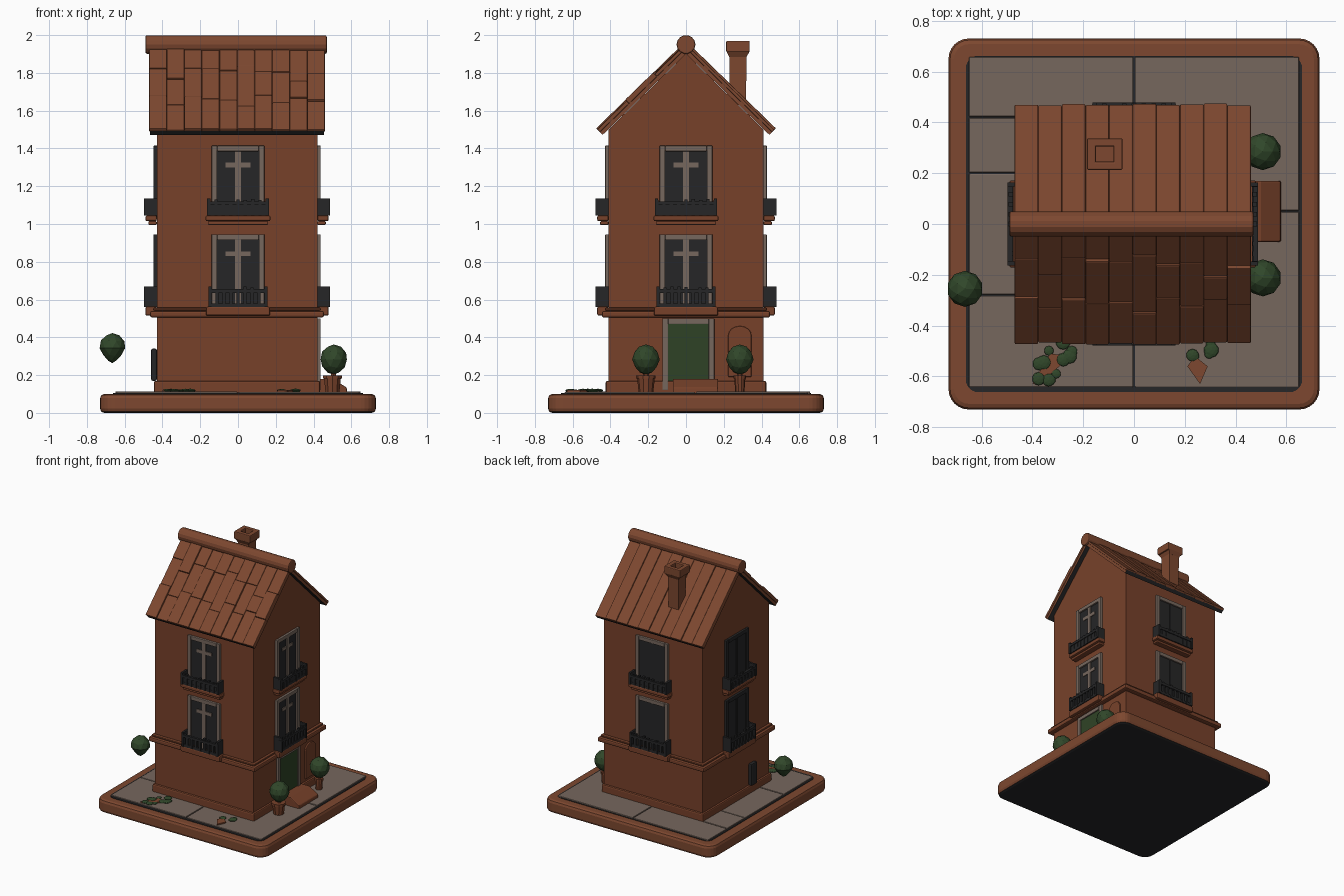
import bpy, bmesh, math, random
from mathutils import Matrix, Vector

random.seed(4)
cube = bpy.data.objects.get("Cube")
if cube:
    bpy.data.objects.remove(cube)


def material(name, rgb):
    m = bpy.data.materials.new(name)
    m.use_nodes = True
    m.diffuse_color = (*rgb, 1)
    bsdf = m.node_tree.nodes["Principled BSDF"]
    bsdf.inputs["Base Color"].default_value = (*rgb, 1)
    bsdf.inputs["Roughness"].default_value = 0.9
    return m


WALL = material("wall_clay", (0.185, 0.053, 0.023))
TILE = material("roof_clay", (0.205, 0.064, 0.029))
STONE = material("grey_stone", (0.18, 0.135, 0.11))
DARK = material("dark_iron", (0.019, 0.019, 0.020))
DOOR = material("door_green", (0.028, 0.055, 0.019))
LEAF = material("leaf_green", (0.030, 0.063, 0.023))


def finish(name, bm, mat, m=None, bevel=0, under=None):
    """Turn a bmesh into an object; 'under' colours the downward faces."""
    bmesh.ops.recalc_face_normals(bm, faces=bm.faces)
    if m:
        bm.transform(m)
    bm.normal_update()
    if under:
        for f in bm.faces:
            f.material_index = int(f.normal.z < -0.5)
    me = bpy.data.meshes.new(name)
    bm.to_mesh(me)
    bm.free()
    me.materials.append(mat)
    if under:
        me.materials.append(under)
    ob = bpy.data.objects.new(name, me)
    bpy.context.scene.collection.objects.link(ob)
    if bevel:
        b = ob.modifiers.new("soft_edges", "BEVEL")
        b.width, b.segments, b.limit_method = bevel, 2, "ANGLE"
        b.angle_limit = math.radians(40)
    return ob


def prism(name, pts, lo, hi, mat, plane="xy", **kw):
    """Extrude a flat outline from lo to hi along the remaining axis."""
    put = {"xy": lambda p, q, t: (p, q, t), "xz": lambda p, q, t: (p, t, q),
           "yz": lambda p, q, t: (t, p, q)}[plane]
    bm = bmesh.new()
    a, b = ([bm.verts.new(put(p, q, t)) for p, q in pts] for t in (lo, hi))
    bm.faces.new(a)
    bm.faces.new(b)
    for i in range(len(pts)):
        j = (i + 1) % len(pts)
        bm.faces.new((a[i], a[j], b[j], b[i]))
    return finish(name, bm, mat, **kw)


def box(name, x0, x1, y0, y1, z0, z1, mat, **kw):
    return prism(name, [(x0, y0), (x1, y0), (x1, y1), (x0, y1)], z0, z1, mat, **kw)


def rounded(h, r, n=6):
    """Square outline of half width h with rounded corners."""
    pts = []
    for k in range(4):
        c = Matrix.Rotation(k * math.pi / 2, 2) @ Vector((h - r, h - r))
        for i in range(n + 1):
            a = (k + i / n) * math.pi / 2
            pts.append((c.x + r * math.cos(a), c.y + r * math.sin(a)))
    return pts


def cone(name, loc, r0, r1, depth, mat, n=12, rot=None, twist=0, **kw):
    bm = bmesh.new()
    bmesh.ops.create_cone(bm, cap_ends=True, segments=n, radius1=r0, radius2=r1, depth=depth)
    m = Matrix.Translation(loc) @ (rot or Matrix()) @ Matrix.Rotation(twist, 4, "Z")
    return finish(name, bm, mat, m=m, **kw)


def bush(name, loc, r, squash=1.1, pinch=0.15):
    bm = bmesh.new()
    bmesh.ops.create_icosphere(bm, subdivisions=2, radius=r)
    for v in bm.verts:
        if v.co.z < 0:
            k = 1 + pinch * v.co.z / r
            v.co.x *= k
            v.co.y *= k
    return finish(name, bm, LEAF, m=Matrix.Translation(loc) @ Matrix.Diagonal((1, 1, squash, 1)))


# Base plate and paving
prism("base_plate", rounded(0.73, 0.08), 0, 0.1, TILE, under=DARK, bevel=0.022)
prism("paving_gap", rounded(0.662, 0.05), 0.09, 0.104, DARK)
for x0, x1 in ((-0.652, 0), (0, 0.652)):
    rows = (-0.645, -0.28, 0.2, 0.42, 0.66) if x0 < 0 else (-0.645, 0.05, 0.66)
    for y0, y1 in zip(rows, rows[1:]):
        box("paving_slab", x0 + 0.003, x1 - 0.003, y0 + 0.003, y1 - 0.003, 0.1,
            0.111 + random.random() * 0.005, STONE, bevel=0.004)

# House body, plinth and string course
prism("house_walls", [(-0.41, 0.1), (0.41, 0.1), (0.41, 1.5), (0, 1.9), (-0.41, 1.5)],
      -0.43, 0.42, WALL, plane="yz")
for name, out, z0, z1 in (("plinth", 0.015, 0.1, 0.17), ("string_course", 0.035, 0.505, 0.54),
                          ("string_course_cap", 0.02, 0.54, 0.558)):
    box(name, -0.43 - out, 0.42 + out, -0.41 - out, 0.41 + out, z0, z1, WALL, bevel=0.01)

# Roof: dark-bottomed decks, uneven planks and a round ridge
EAVE, TOP = Vector((0.47, 1.5)), Vector((0, 1.957))
NORMAL = Vector((TOP.y - EAVE.y, EAVE.x)).normalized()


def roof_piece(name, s, t0, t1, n0, n1, x0, x1, mat, **kw):
    a, b = EAVE.lerp(TOP, t0), EAVE.lerp(TOP, t1)
    pts = [a + NORMAL * n0, b + NORMAL * n0, b + NORMAL * n1, a + NORMAL * n1]
    prism(name, [(s * p.x, p.y) for p in pts], x0, x1, mat, plane="yz", **kw)


PLANKS = 10
WIDTH = 0.93 / PLANKS
for s in (-1, 1):
    roof_piece("roof_deck", s, 0, 1, -0.04, -0.012, -0.465, 0.455, TILE, under=DARK)
    for i in range(PLANKS):
        x = -0.47 + i * WIDTH
        cuts = [0, random.uniform(0.25, 0.4), random.uniform(0.55, 0.75), 1] if s < 0 else [0, 1]
        for t0, t1 in zip(cuts, cuts[1:]):
            roof_piece("roof_plank", s, t0, t1, -0.02, random.uniform(-0.004, 0.01),
                       x, x + WIDTH, TILE, bevel=0.005)
ridge = cone("roof_ridge", (-0.01, 0, 1.95), 0.05, 0.05, 0.96, TILE, n=14,
             rot=Matrix.Rotation(math.pi / 2, 4, "Y"), bevel=0.008)

# Chimney with flared cap and hollow top
CH = (-0.115, 0.275)
R2 = math.sqrt(2)
Q = math.pi / 4
cone("chimney_shaft", (*CH, 1.76), 0.042 * R2, 0.046 * R2, 0.26, TILE, n=4, twist=Q)
cone("chimney_flare", (*CH, 1.9), 0.046 * R2, 0.062 * R2, 0.03, TILE, n=4, twist=Q)
for s in (-1, 1):
    box("chimney_rim_side", CH[0] + s * 0.052 - 0.018, CH[0] + s * 0.052 + 0.018,
        CH[1] - 0.062, CH[1] + 0.062, 1.91, 1.97, TILE, bevel=0.006)
    box("chimney_rim_end", CH[0] - 0.06, CH[0] + 0.06, CH[1] + s * 0.046 - 0.016,
        CH[1] + s * 0.046 + 0.016, 1.91, 1.97, TILE, bevel=0.006)

# Facade parts, placed as across, outward, up on any of the four walls
SIDES = {"front": (0, 0.41), "right": (1, 0.42), "back": (2, 0.41), "left": (3, 0.43)}


def facade(side, part, u0, u1, d0, d1, z0, z1, mat, bevel=0):
    turn, wall = SIDES[side]
    return box(side + "_" + part, u0, u1, -wall - d1, -wall - d0, z0, z1, mat, bevel=bevel,
               m=Matrix.Rotation(turn * math.pi / 2, 4, "Z"))


def framed(side, part, u0, u1, z0, z1, t, mat):
    for a, b, lo, hi in ((u0, u0 + t, z0, z1), (u1 - t, u1, z0, z1), (u0 + t, u1 - t, z1 - t, z1)):
        facade(side, part, a, b, -0.01, 0.018, lo, hi, mat, bevel=0.004)


def window(side, z0, z1):
    mat = DARK if side == "left" else STONE
    framed(side, "window_frame", -0.14, 0.14, z0, z1, 0.03, mat)
    facade(side, "window_glass", -0.112, 0.112, -0.01, 0.006, z0, z1 - 0.028, DARK)
    if side in ("front", "right"):
        facade(side, "window_post", -0.016, 0.016, 0, 0.013, z0, z1 - 0.03, STONE)
        facade(side, "window_bar", -0.065, 0.065, 0, 0.012, z1 - 0.115, z1 - 0.09, STONE)
    else:
        facade(side, "window_post", -0.008, 0.008, 0, 0.012, z0, z1 - 0.03, DARK)


def railing(side, w, z0, z1, solid):
    facade(side, "rail_top", -w, w, 0.05, 0.068, z1 - 0.035, z1 - 0.015, DARK)
    facade(side, "rail_bottom", -w, w, 0.045, 0.062, z0, z0 + 0.02, DARK)
    for s in (-1, 1):
        facade(side, "rail_end", s * w - 0.008, s * w + 0.008, 0, 0.068, z0, z1, DARK)
    if solid:
        facade(side, "rail_panel", -w, w, 0.048, 0.06, z0, z1 - 0.02, DARK)
    bars = 8
    for i in range(bars + 1):
        u = -w + 2 * w * i / bars
        facade(side, "rail_bar", u - 0.009, u + 0.009, 0.046, 0.064, z0,
               z1 - random.uniform(0, 0.02), DARK)


for side in SIDES:
    window(side, 1.03, 1.415)
    facade(side, "balcony_ledge", -0.172, 0.172, 0, 0.06, 1.015, 1.045, WALL, bevel=0.008)
    facade(side, "balcony_corbel", -0.16, 0.16, 0, 0.045, 0.995, 1.015, WALL, bevel=0.006)
    railing(side, 0.155, 1.045, 1.135, True)
    window(side, 0.56, 0.945)
    facade(side, "lower_ledge", -0.17, 0.17, 0, 0.06, 0.515, 0.562, WALL, bevel=0.008)
    railing(side, 0.148, 0.56, 0.67, False)

# Entrance door, slanted step, arched niche and wall drain
framed("right", "door_frame", -0.125, 0.15, 0.12, 0.5, 0.03, STONE)
facade("right", "door", -0.097, 0.122, -0.01, 0.009, 0.12, 0.472, DOOR)
prism("door_step", [(0.42, 0.1), (0.58, 0.1), (0.575, 0.135), (0.5, 0.18), (0.42, 0.18)],
      -0.07, 0.17, WALL, plane="xz", bevel=0.006)
arch = [(0.285 + 0.062 * math.cos(i * math.pi / 8), 0.41 + 0.05 * math.sin(i * math.pi / 8))
        for i in range(9)]
prism("wall_niche", [(0.347, 0.19)] + arch + [(0.223, 0.19)], 0.41, 0.432, WALL,
      plane="yz", bevel=0.006)
facade("left", "wall_drain", 0.155, 0.225, 0, 0.03, 0.17, 0.34, DARK, bevel=0.008)

# Potted bushes by the door and the loose bush
for y, r in ((-0.212, 0.048), (0.285, 0.03)):
    cone("bush_pot", (0.5, y, 0.15), r * 0.8, r, 0.09, WALL, n=10)
    cone("pot_rim", (0.5, y, 0.19), r * 1.08, r * 1.08, 0.018, WALL, n=10)
    cone("bush_trunk", (0.505, y, 0.21), 0.015, 0.015, 0.06, WALL, n=6)
    bush("door_bush", (0.507, y, 0.282), 0.073)
bush("loose_bush", (-0.665, -0.255, 0.343), 0.071, 1.12, 0.5)

# Low creeping plants on the paving, with bare soil beside them
SOIL = ([(-0.4, -0.63), (-0.36, -0.62), (-0.25, -0.52), (-0.33, -0.51)],
        [(0.21, -0.56), (0.26, -0.63), (0.29, -0.56), (0.24, -0.52)])
for pts in SOIL:
    prism("soil_patch", pts, 0.105, 0.121, TILE)
for cx, cy in ((-0.29, -0.5), (-0.35, -0.58), (0.26, -0.49)):
    for i in range(6):
        a = random.uniform(0, math.tau)
        bush("creeping_leaf", (cx + 0.045 * math.cos(a), cy + 0.035 * math.sin(a), 0.118),
             random.uniform(0.018, 0.03), 0.35)
